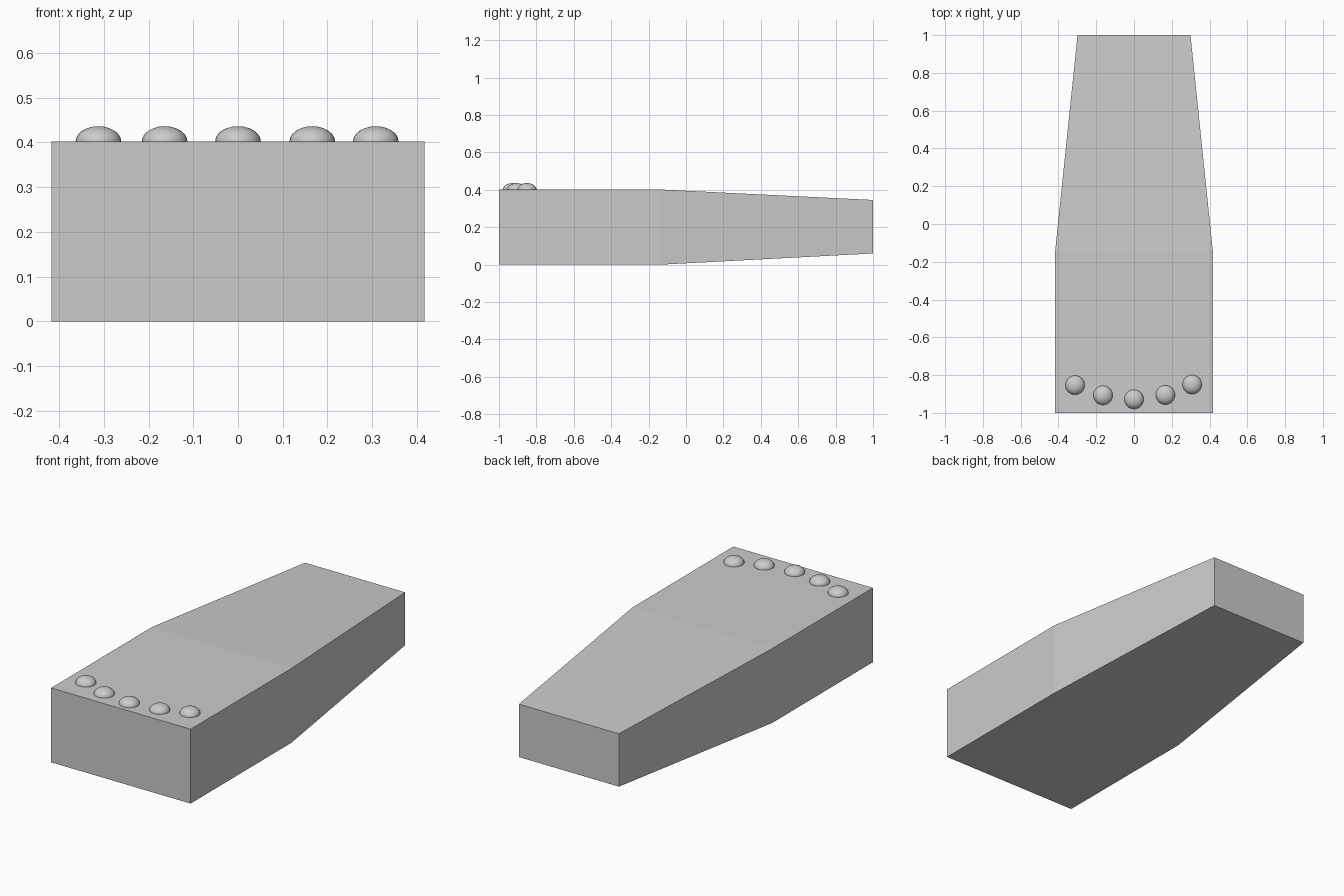
import bpy, bmesh

if "Cube" in bpy.data.objects:
    bpy.data.objects.remove(bpy.data.objects["Cube"])

# Tapering body: rectangular cross-sections (y, half width, bottom z, top z)
sections = [(-1.0, 0.417, 0.0, 0.402),
            (-0.14, 0.417, 0.0, 0.402),
            (1.0, 0.299, 0.06, 0.346)]
bm = bmesh.new()
rings = [[bm.verts.new(p) for p in ((-w, y, b), (w, y, b), (w, y, t), (-w, y, t))]
         for y, w, b, t in sections]
for a, b in zip(rings, rings[1:]):
    for i in range(4):
        j = (i + 1) % 4
        bm.faces.new((a[i], a[j], b[j], b[i]))
bm.faces.new(rings[0])
bm.faces.new(rings[-1])
bmesh.ops.recalc_face_normals(bm, faces=bm.faces)
mesh = bpy.data.meshes.new("body")
bm.to_mesh(mesh)
bm.free()
bpy.context.collection.objects.link(bpy.data.objects.new("body", mesh))

# Row of five flattened studs set in an arc along the front of the top face
studs = [(-0.312, -0.853), (-0.164, -0.907), (0.0, -0.928),
         (0.166, -0.905), (0.308, -0.85)]
for n, (x, y) in enumerate(studs, 1):
    bpy.ops.mesh.primitive_uv_sphere_add(segments=24, ring_count=12, radius=1,
                                         location=(x, y, 0.402))
    stud = bpy.context.object
    stud.name = f"stud_{n}"
    stud.scale = (0.051, 0.051, 0.034)
    bpy.ops.object.shade_smooth()
